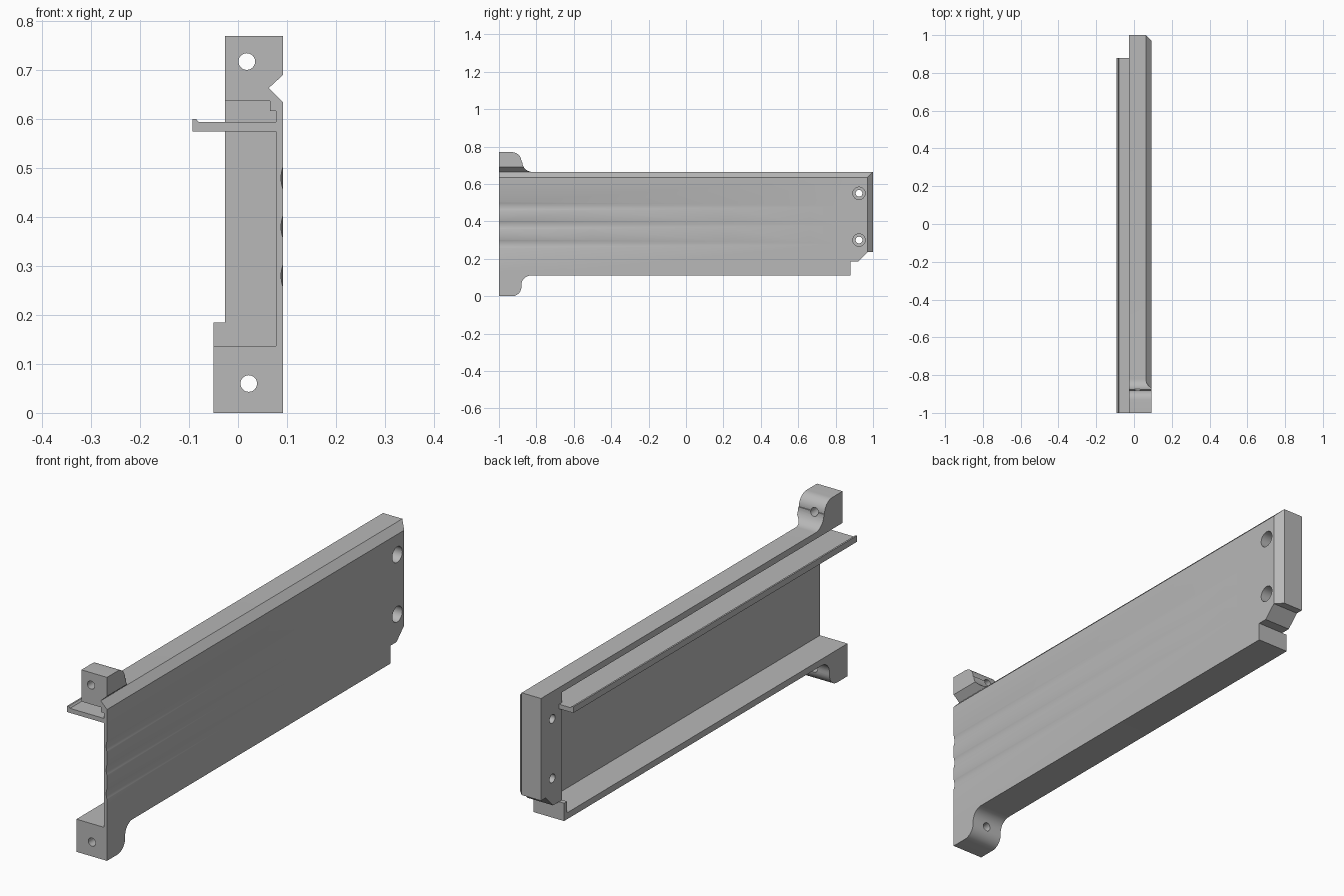
import bpy, bmesh
from math import sin, cos, radians, pi, atan
from mathutils import Matrix, Vector

cube = bpy.data.objects.get("Cube")
if cube:
    bpy.data.objects.remove(cube, do_unlink=True)

grey = bpy.data.materials.new("plain grey")
grey.use_nodes = True
tone = (0.48, 0.48, 0.48, 1)
grey.diffuse_color = tone
grey.node_tree.nodes["Principled BSDF"].inputs["Base Color"].default_value = tone

LEFT, RIGHT, TOP = -0.027, 0.092, 0.664


def make(name, bm):
    bmesh.ops.recalc_face_normals(bm, faces=bm.faces)
    mesh = bpy.data.meshes.new(name)
    bm.to_mesh(mesh)
    bm.free()
    mesh.materials.append(grey)
    ob = bpy.data.objects.new(name, mesh)
    bpy.context.collection.objects.link(ob)
    return ob


def prism(name, pts, axis, a, b):
    """Extrude a 2D outline along an axis from a to b."""
    def place(p, t):
        return {"x": (t, p[0], p[1]), "y": (p[0], t, p[1]), "z": (p[0], p[1], t)}[axis]
    bm = bmesh.new()
    low = [bm.verts.new(place(p, a)) for p in pts]
    high = [bm.verts.new(place(p, b)) for p in pts]
    bm.faces.new(low)
    bm.faces.new(high)
    for i in range(len(pts)):
        j = (i + 1) % len(pts)
        bm.faces.new((low[i], low[j], high[j], high[i]))
    return make(name, bm)


def rod(name, start, end, r, sides=32):
    start, end = Vector(start), Vector(end)
    d = end - start
    turn = d.to_track_quat("Z", "Y").to_matrix().to_4x4()
    bm = bmesh.new()
    bmesh.ops.create_cone(bm, cap_ends=True, segments=sides, radius1=r, radius2=r,
                          depth=d.length, matrix=Matrix.Translation((start + end) / 2) @ turn)
    return make(name, bm)


def arc(cy, cz, r, a0, a1, n=10):
    return [(cy + r * cos(radians(a0 + (a1 - a0) * i / n)),
             cz + r * sin(radians(a0 + (a1 - a0) * i / n))) for i in range(n + 1)]


def combine(body, other, mode):
    """Apply a boolean and discard the helper."""
    other.hide_render = True
    mod = body.modifiers.new("combine", "BOOLEAN")
    mod.operation, mod.solver, mod.object = mode, "EXACT", other
    bpy.context.view_layer.update()
    graph = bpy.context.evaluated_depsgraph_get()
    mesh = bpy.data.meshes.new_from_object(body.evaluated_get(graph))
    body.modifiers.clear()
    body.data = mesh
    bpy.data.objects.remove(other, do_unlink=True)


# Side plate with bottom ledge, lipped shelf and top flange
body = prism("rail_body", [
    (-0.05, 0.11), (RIGHT, 0.11), (RIGHT, TOP), (LEFT, TOP), (LEFT, 0.637),
    (0.065, 0.637), (0.065, 0.617), (0.078, 0.617), (0.078, 0.594),
    (-0.08, 0.594), (-0.086, 0.601), (-0.093, 0.601), (-0.093, 0.575),
    (0.078, 0.575), (0.078, 0.137), (-0.05, 0.137)], "y", -1, 0.88)

# Thick back block and the low wall closing the ledge
parts = [
    prism("back_block", [(0.86, 0.17), (0.875, 0.17), (0.875, 0.185), (0.92, 0.185),
                         (0.97, 0.235), (1, 0.235), (1, TOP), (0.86, TOP)],
          "x", LEFT, RIGHT),
    prism("ledge_wall", [(-0.05, 0.11), (RIGHT, 0.11), (RIGHT, 0.185), (-0.05, 0.185)],
          "y", 0.86, 0.88),
]
# Rounded mounting ears at the front
parts.append(prism("top_ear", [(-1, 0.645), (-1, 0.77)] + arc(-0.93, 0.72, 0.05, 90, 0)
                   + arc(-0.82, 0.72, 0.056, 180, 270) + [(-0.82, 0.645)],
                   "x", LEFT, RIGHT))
parts.append(prism("bottom_ear", [(-1, 0.125), (-1, 0)] + arc(-0.93, 0.05, 0.05, -90, 0)
                   + arc(-0.83, 0.06, 0.05, 180, 90) + [(-0.83, 0.125)],
                   "x", -0.05, RIGHT))
for part in parts:
    combine(body, part, "UNION")

# Long edge chamfer with the notch under the top ear, and back corner chamfer
cutters = [
    prism("edge_notch", [(0.063, TOP), (0.113, 0.614), (0.113, 0.71)], "y", -1.1, 1.1),
    prism("corner_chamfer", [(0.053, 1.01), (0.112, 0.95), (0.112, 1.01)], "z", 0.1, 0.8),
]
# Screw holes through the ears
for x, z in ((0.018, 0.718), (0.022, 0.06)):
    cutters.append(rod("ear_hole", (x, -1.1, z), (x, -0.7, z), 0.017))
# Counterbored holes through the back block
for z in (0.55, 0.30):
    cutters.append(rod("block_hole", (-0.2, 0.925, z), (0.2, 0.925, z), 0.018))
    cutters.append(rod("counterbore", (0.03, 0.925, z), (0.2, 0.925, z), 0.033))
# Shallow fading grooves on the outer face
R = 0.067
for z in (0.48, 0.38, 0.28):
    cutters.append(rod("face_groove", (RIGHT + R - 0.0042, -1.1, z),
                       (RIGHT + R + 0.0002, 0.9, z), R, 64))
for cutter in cutters:
    combine(body, cutter, "DIFFERENCE")

body.name = "rail_body"
for ob in bpy.context.selected_objects:
    ob.select_set(False)
body.select_set(True)
bpy.context.view_layer.objects.active = body
bpy.ops.object.shade_smooth_by_angle(angle=radians(30))
